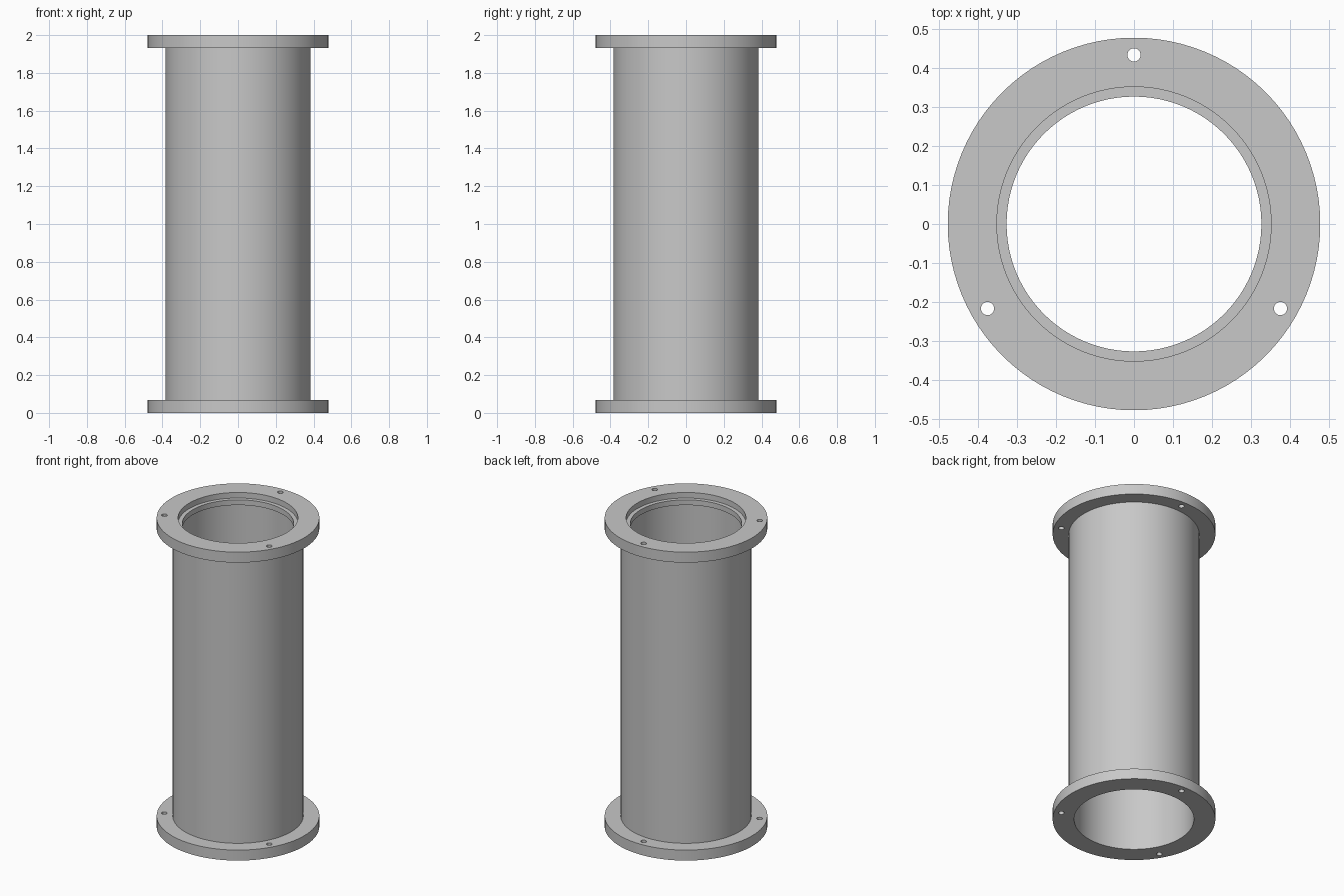
import bpy, bmesh, math
from mathutils import Matrix, Vector

default = bpy.data.objects.get("Cube")
if default:
    bpy.data.objects.remove(default, do_unlink=True)

HEIGHT, FLANGE = 2.0, 0.068
R_FLANGE, R_TUBE, R_BORE, R_LIP = 0.478, 0.384, 0.352, 0.327
LIP_TOP, LIP_BOTTOM = HEIGHT - 0.036, HEIGHT - 0.07
BOLT_CIRCLE, R_BOLT = 0.434, 0.017

# Single metal colour
metal = bpy.data.materials.new("grey_metal")
metal.use_nodes = True
grey = (0.58, 0.58, 0.58, 1)
metal.diffuse_color = grey
metal.node_tree.nodes["Principled BSDF"].inputs["Base Color"].default_value = grey


def make_object(name, bm):
    bmesh.ops.recalc_face_normals(bm, faces=bm.faces)
    mesh = bpy.data.meshes.new(name)
    bm.to_mesh(mesh)
    bm.free()
    mesh.materials.append(metal)
    obj = bpy.data.objects.new(name, mesh)
    bpy.context.collection.objects.link(obj)
    return obj


def lathe(name, profile, steps=96):
    """Spin a closed (radius, height) outline around the z axis."""
    bm = bmesh.new()
    verts = [bm.verts.new((r, 0, z)) for r, z in profile]
    edges = [bm.edges.new((a, b)) for a, b in zip(verts, verts[1:] + verts[:1])]
    bmesh.ops.spin(bm, geom=verts + edges, cent=(0, 0, 0), axis=(0, 0, 1),
                   angle=math.tau, steps=steps, use_merge=True)
    bmesh.ops.remove_doubles(bm, verts=bm.verts, dist=1e-5)
    return make_object(name, bm)


# Tube with a flange at each end and a seating lip inside the upper mouth
tube = lathe("flanged_tube", [
    (R_BORE, 0), (R_FLANGE, 0), (R_FLANGE, FLANGE), (R_TUBE, FLANGE),
    (R_TUBE, HEIGHT - FLANGE), (R_FLANGE, HEIGHT - FLANGE),
    (R_FLANGE, HEIGHT), (R_BORE, HEIGHT),
    (R_BORE, LIP_TOP), (R_LIP, LIP_TOP), (R_LIP, LIP_BOTTOM), (R_BORE, LIP_BOTTOM),
])

# Three bolt holes through both flanges
bm = bmesh.new()
for i in range(3):
    spot = Matrix.Rotation(math.radians(90 + 120 * i), 3, 'Z') @ Vector((BOLT_CIRCLE, 0, HEIGHT / 2))
    bmesh.ops.create_cone(bm, cap_ends=True, segments=24, radius1=R_BOLT, radius2=R_BOLT,
                          depth=HEIGHT + 0.2, matrix=Matrix.Translation(spot))
cutter = make_object("bolt_hole_cutter", bm)
cutter.hide_render = True

drill = tube.modifiers.new("bolt_holes", 'BOOLEAN')
drill.operation = 'DIFFERENCE'
drill.solver = 'EXACT'
drill.object = cutter

bpy.ops.object.select_all(action='DESELECT')
tube.select_set(True)
bpy.context.view_layer.objects.active = tube
bpy.ops.object.modifier_apply(modifier=drill.name)
bpy.data.objects.remove(cutter, do_unlink=True)
bpy.ops.object.shade_smooth_by_angle(angle=math.radians(30))
